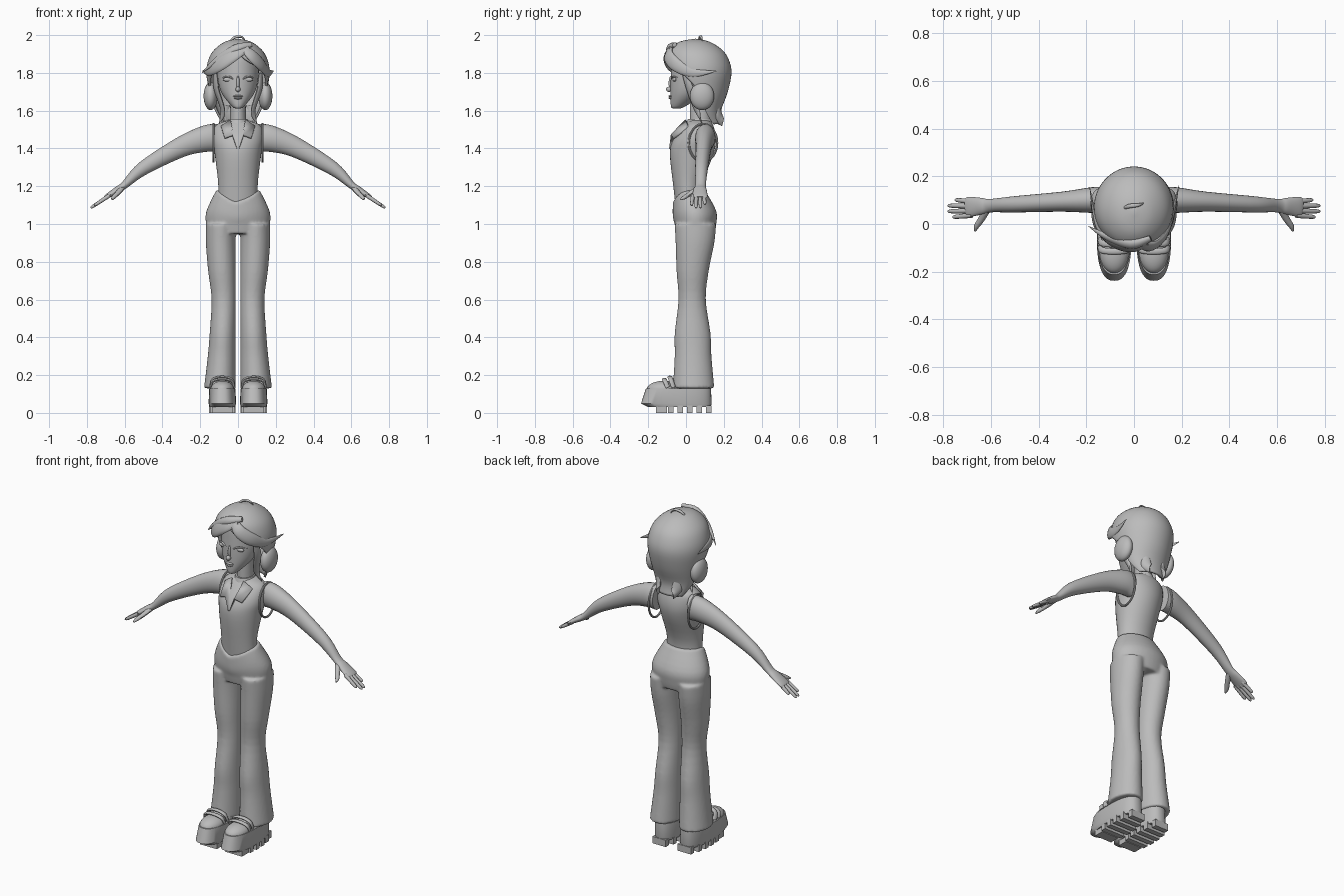
import bpy, bmesh, math
from mathutils import Vector, Matrix

cube = bpy.data.objects.get("Cube")
if cube:
    bpy.data.objects.remove(cube)

grey = bpy.data.materials.new("plain grey")
grey.use_nodes = True
grey_value = (.5, .5, .5, 1)
grey.diffuse_color = grey_value
grey.node_tree.nodes["Principled BSDF"].inputs["Base Color"].default_value = grey_value
made = []


def finish(name, bm, mirror=False, thickness=None):
    bmesh.ops.remove_doubles(bm, verts=bm.verts, dist=.00001)
    bmesh.ops.recalc_face_normals(bm, faces=bm.faces)
    mesh = bpy.data.meshes.new(name)
    bm.to_mesh(mesh)
    bm.free()
    mesh.materials.append(grey)
    obj = bpy.data.objects.new(name, mesh)
    bpy.context.collection.objects.link(obj)
    if thickness:
        solid = obj.modifiers.new("Thickness", "SOLIDIFY")
        solid.thickness = thickness
        solid.offset = 0
    if mirror:
        obj.modifiers.new("Mirror", "MIRROR").use_mirror_merge = False
    made.append(obj)
    return obj


def flow(rows, steps=4):
    """Smooth in-between rows of numbers."""
    smooth = []
    last = len(rows) - 1
    for i in range(last):
        before, start, end, after = rows[max(i - 1, 0)], rows[i], rows[i + 1], rows[min(i + 2, last)]
        for k in range(steps):
            t = k / steps
            smooth.append([q + t / 2 * (r - p + t * (2 * p - 5 * q + 4 * r - s + t * (3 * (q - r) + s - p)))
                           for p, q, r, s in zip(before, start, end, after)])
    return smooth + [rows[last]]


def loft(rows, steps=4, power=2, segments=40):
    """Level rings from (z, left, right, front, back, optional front gap angle)."""
    rings = []
    for z, left, right, front, back, *gap in flow(rows, steps):
        start = max(gap[0], 0) if gap else 0
        ring = []
        for i in range(segments + len(gap)):
            angle = start + (math.tau - 2 * start) * i / segments
            across, along = (math.copysign(abs(v) ** (2 / power), v) / 2
                             for v in (math.sin(angle), -math.cos(angle)))
            ring.append(Vector(((left + right) / 2 + (right - left) * across,
                                (front + back) / 2 + (back - front) * along, z)))
        rings.append(ring)
    return rings


def centred(rows):
    return [(z, -half, half, *rest) for z, half, *rest in rows]


def sweep(rows, centre=None, steps=5, segments=16):
    """Rings along a path of (x, y, z, width, height); height points up or away from centre."""
    rows = flow(rows, steps)
    points = [Vector(row[:3]) for row in rows]
    rings = []
    for i, point in enumerate(points):
        tangent = (points[min(i + 1, len(points) - 1)] - points[max(i - 1, 0)]).normalized()
        up = point - Vector(centre) if centre else Vector((0, 0, 1))
        up = (up - tangent * up.dot(tangent)).normalized()
        side = tangent.cross(up)
        width, height = rows[i][3:]
        angles = [math.tau * k / segments for k in range(segments)]
        rings.append([point + side * width * math.cos(a) + up * height * math.sin(a) for a in angles])
    return rings


def skin(name, parts, mirror=False, thickness=None):
    """Cover rings with faces; a thickness leaves the rings open as a shell."""
    bm = bmesh.new()
    for rings in parts:
        verts = [[bm.verts.new(p) for p in ring] for ring in rings]
        count = len(verts[0])
        for low, high in zip(verts, verts[1:]):
            for k in range(count - 1 if thickness else count):
                j = (k + 1) % count
                bm.faces.new((low[k], low[j], high[j], high[k]))
        if not thickness:
            bm.faces.new(verts[0])
            bm.faces.new(verts[-1])
    return finish(name, bm, mirror, thickness)


def strand(name, points, width, height, centre, mirror=False):
    """A lock that starts narrow, swells and ends in a point."""
    last = len(points) - 1
    rows = []
    for i, point in enumerate(points):
        swell = math.sin(math.pi * (.2 + .78 * i / last))
        rows.append((*point, width * swell, height * swell))
    return skin(name, [sweep(rows, centre)], mirror)


def ball(name, place, size, mirror=False):
    bm = bmesh.new()
    matrix = Matrix.Translation(place) @ Matrix.Diagonal((*size, 1))
    bmesh.ops.create_uvsphere(bm, u_segments=28, v_segments=18, radius=1, matrix=matrix)
    finish(name, bm, mirror)


# Flared trousers: pelvis and two legs fused, with a V waistline in front
pelvis = loft(centred([(.95, .16, -.05, .15), (1, .17, -.06, .16), (1.07, .167, -.07, .16),
                       (1.18, .115, -.07, .1)]))
for ring in pelvis:
    for v in ring:
        near_top = min(max((v.z - 1) / .18, 0), 1)
        near_front = min(max(.5 - v.y / .08, 0), 1)
        v.z -= .08 * near_top * near_front * max(0, 1 - abs(v.x) / .12)
profile = [(.13, .18, -.07, .15), (.3, .16, -.06, .135), (.42, .15, -.06, .13), (.6, .14, -.04, .105),
           (.75, .158, -.05, .12), (.9, .17, -.055, .15), (1, .17, -.06, .16)]
gap = .012
legs = [loft([(z, gap, outer, front, back) for z, outer, front, back in profile]),
        loft([(z, -outer, -gap, front, back) for z, outer, front, back in profile])]
trousers = skin("trousers", [pelvis, *legs])
remesh = trousers.modifiers.new("Fuse", "REMESH")
remesh.mode = "VOXEL"
remesh.voxel_size = .008
remesh.use_smooth_shade = True
trousers.modifiers.new("Soften", "SMOOTH").iterations = 5

# Sleeveless shirt with armhole piping
skin("shirt", [loft(centred([(1.05, .11, -.05, .1), (1.2, .104, -.067, .087), (1.37, .123, -.085, .145),
                             (1.45, .134, -.066, .158), (1.52, .12, -.01, .145), (1.55, .05, .02, .125)]))])
armhole = Vector((.13, .09, 1.43))
hoop = []
for k in range(41):
    turn = math.tau * k / 40
    hoop.append((*(armhole + Vector((0, .075 * math.cos(turn), .1 * math.sin(turn)))), .006, .006))
skin("armhole_trim", [sweep(hoop, armhole, steps=1, segments=8)], mirror=True)

# Collar flaps and neck band
bm = bmesh.new()
corners = [(.04, 0, 1.55), (.09, .01, 1.515), (.07, -.066, 1.455), (.03, -.076, 1.47), (.004, -.085, 1.395)]
bm.faces.new([bm.verts.new(p) for p in corners])
finish("collar_flap", bm, mirror=True, thickness=.012)
skin("collar_band", [loft(centred([(1.5, .075, -.01, .145), (1.555, .05, .01, .135)]))])

# Neck and head
skin("neck", [loft(centred([(1.47, .045, .02, .13), (1.66, .04, .02, .13)]))])
skin("head", [loft(centred([(1.612, .012, -.07, -.03), (1.625, .034, -.08, 0), (1.7, .09, -.082, .11),
                            (1.8, .11, -.08, .17), (1.9, .1, -.07, .17), (1.95, .05, -.02, .12)]))])

# Face
skull = (0, .07, 1.8)
ball("nose_bridge", (0, -.078, 1.745), (.009, .014, .04))
ball("nose_tip", (0, -.09, 1.713), (.013, .015, .014))
ball("upper_lip", (0, -.082, 1.677), (.026, .01, .006))
ball("lower_lip", (0, -.081, 1.667), (.022, .012, .007))
ball("eye", (.05, -.06, 1.765), (.03, .011, .012), mirror=True)
strand("eyelid", [(.02, -.076, 1.765), (.05, -.07, 1.78), (.09, -.04, 1.775)], .005, .006, skull, mirror=True)

# Hair shell, open around the face
skin("hair_shell", [loft(centred([
    (1.975, 0, .05, .05, 0), (1.96, .065, -.03, .12, 0), (1.92, .12, -.083, .185, 0),
    (1.87, .15, -.1, .22, .25), (1.8, .162, -.1, .235, 1), (1.7, .145, -.06, .215, 1.5),
    (1.6, .115, .02, .18, 1.6), (1.53, .075, .09, .185, 1.7)]), segments=48)], thickness=.012)

# Swept fringe, side locks, nape flicks and the top tuft
strand("fringe_right", [(.05, -.075, 1.94), (-.02, -.095, 1.9), (-.1, -.07, 1.845), (-.155, 0, 1.81),
                        (-.186, .155, 1.81)], .042, .016, skull)
strand("fringe_strand", [(.07, -.06, 1.95), (-.01, -.085, 1.93), (-.11, -.055, 1.87), (-.19, -.01, 1.8)],
       .024, .018, skull)
strand("fringe_left", [(.03, -.08, 1.935), (.075, -.092, 1.89), (.125, -.05, 1.84), (.16, .04, 1.8),
                       (.188, .16, 1.81)], .036, .015, skull)
strand("side_lock", [(.12, -.01, 1.8), (.115, .02, 1.72), (.08, .06, 1.6), (.1, .085, 1.53)],
       .022, .012, skull, mirror=True)
strand("nape_flick", [(.06, .17, 1.63), (.06, .175, 1.56), (.05, .19, 1.52)], .03, .012, skull, mirror=True)
strand("top_tuft", [(-.045, .065, 1.96), (-.02, .075, 1.987), (.02, .08, 1.99), (.045, .09, 1.96)],
       .009, .007, skull)

# Round ear pads
ball("ear_pad", (.145, .085, 1.677), (.037, .064, .074), mirror=True)

# Arms and hands, leaning slightly forward towards the wrist
arm = [(.11, 1.455, .05, .074), (.17, 1.452, .054, .07), (.3, 1.408, .042, .054), (.5, 1.296, .034, .037),
       (.6, 1.207, .028, .02), (.64, 1.18, .035, .018), (.69, 1.148, .042, .013), (.705, 1.138, .036, .009)]
skin("arm", [sweep([(x, .11 - .055 * x, *rest) for x, *rest in arm], segments=24)], mirror=True)

# Fingers fan out from the knuckles, with the thumb pointing forward
fingers = []
for spread, reach in ((.035, .07), (.011, .1), (-.013, .1), (-.037, .08)):
    path = []
    for t, radius in ((0, .011), (.5, .01), (.9, .008), (1, .003)):
        x = .68 + reach * t
        path.append((x, .066 + spread * (.8 + .2 * t), 1.6 - .66 * x, radius, radius))
    fingers.append(sweep(path, steps=3, segments=10))
fingers.append(sweep([(.615, .065, 1.19, .017, .014), (.64, .02, 1.16, .014, .012),
                      (.66, -.01, 1.14, .011, .01), (.666, -.03, 1.13, .004, .004)], segments=10))
skin("fingers", fingers, mirror=True)

# Platform shoes: sole, treads, upper and straps
foot = .083
skin("sole", [loft([(.03, .016, .15, -.2, .13), (.05, .01, .156, -.238, .136), (.13, .014, .152, -.212, .132)],
                   steps=1, power=2.5)], mirror=True)
bm = bmesh.new()
for k in range(6):
    y = .05 * k - .13
    width = .14 * math.sqrt(1 - ((y + .02) / .18) ** 2)
    matrix = Matrix.Translation((foot, y, .02)) @ Matrix.Diagonal((width, .03 if k else .06, .04, 1))
    bmesh.ops.create_cube(bm, size=1, matrix=matrix)
finish("treads", bm, mirror=True)
ball("shoe_toe", (foot, -.115, .125), (.062, .092, .045), mirror=True)
skin("shoe_ankle", [loft([(.12, .024, .142, -.12, .12), (.185, .036, .13, -.07, .11)])], mirror=True)
straps = []
for y, rise in ((-.115, .045), (-.085, .057)):
    arch = []
    for k in range(9):
        turn = math.pi * k / 8
        lift = math.sqrt(math.sin(turn) + .001)
        arch.append((foot - .061 * math.cos(turn), y + .02 - .02 * lift, .133 + rise * lift, .013, .007))
    straps.append(sweep(arch, (foot, y, .1), steps=2))
skin("shoe_straps", straps, mirror=True)

# Smooth shading with crisp edges
bpy.ops.object.select_all(action="DESELECT")
for obj in made:
    obj.select_set(True)
bpy.context.view_layer.objects.active = trousers
bpy.ops.object.shade_smooth_by_angle(angle=math.radians(40))
